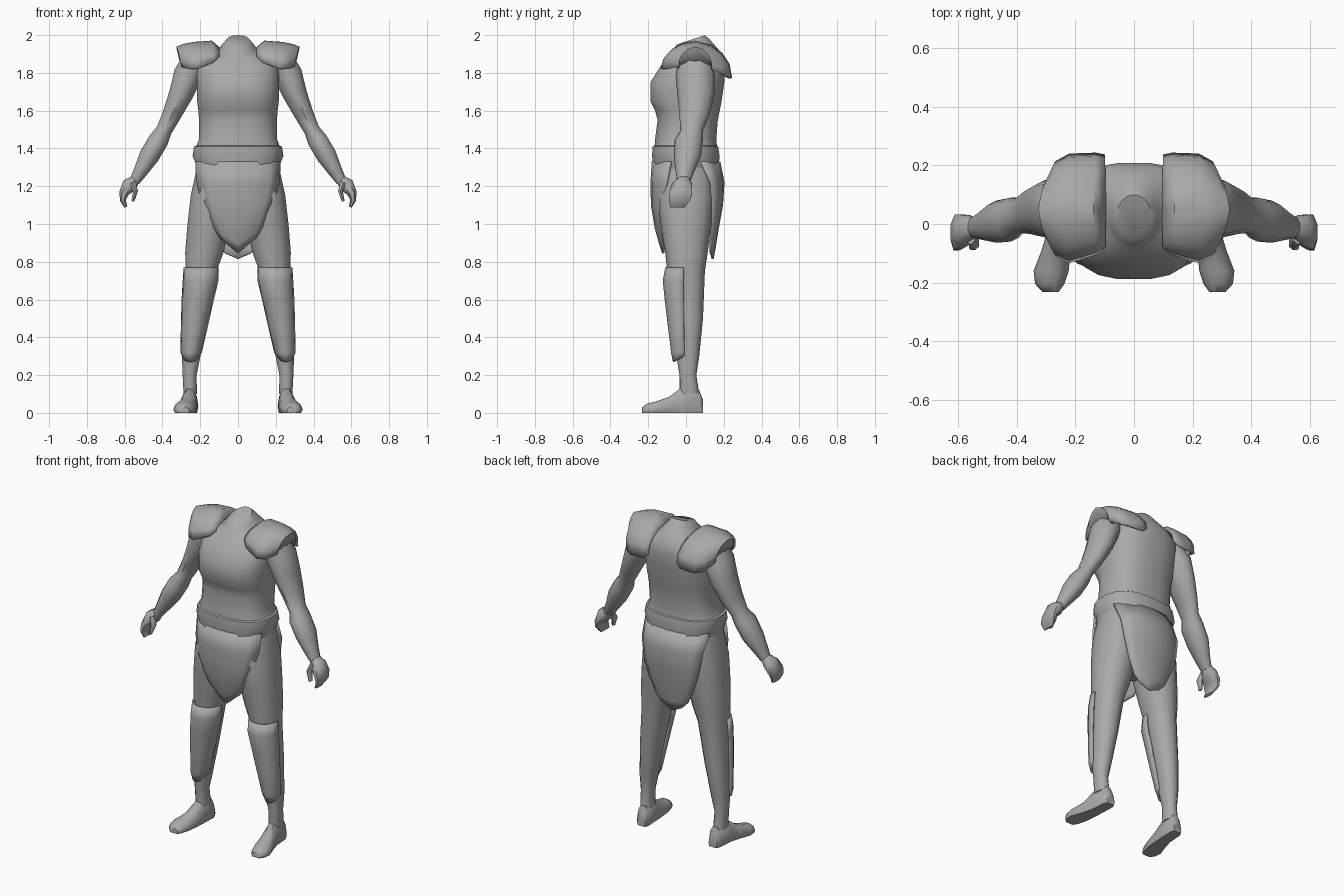
import bpy, bmesh, math
from mathutils import Vector

grey = bpy.data.materials.new("plain grey")
grey.diffuse_color = (0.4, 0.4, 0.4, 1)


def finish(name, bm, mirror=False, thick=0.0, angle=50):
    bmesh.ops.recalc_face_normals(bm, faces=bm.faces)
    me = bpy.data.meshes.new(name)
    bm.to_mesh(me)
    bm.free()
    ob = bpy.data.objects.new(name, me)
    bpy.context.collection.objects.link(ob)
    me.materials.append(grey)
    if thick:
        m = ob.modifiers.new("thickness", 'SOLIDIFY')
        m.thickness, m.offset = thick, 0
    if mirror:
        m = ob.modifiers.new("mirror", 'MIRROR')
        m.use_mirror_merge = False
    bpy.ops.object.select_all(action='DESELECT')
    ob.select_set(True)
    bpy.context.view_layer.objects.active = ob
    bpy.ops.object.shade_smooth_by_angle(angle=math.radians(angle))
    return ob


def loft(name, rings, closed=True, caps=True, **kw):
    """Skin a list of equal-length point rows."""
    bm = bmesh.new()
    rows = [[bm.verts.new(p) for p in r] for r in rings]
    n = len(rows[0])
    for a, b in zip(rows, rows[1:]):
        for i in range(n if closed else n - 1):
            j = (i + 1) % n
            bm.faces.new((a[i], a[j], b[j], b[i]))
    if closed and caps:
        bm.faces.new(rows[0])
        bm.faces.new(rows[-1])
    return finish(name, bm, **kw)


def oval(n, power=2.0):
    """Unit superellipse points."""
    out = []
    for i in range(n):
        a = 2 * math.pi * (i + 0.5) / n
        c, s = math.cos(a), math.sin(a)
        out.append((math.copysign(abs(c) ** (2 / power), c),
                    math.copysign(abs(s) ** (2 / power), s)))
    return out


def level(z, cx, rx, yf, yb, n=12, power=2.0, tilt=0.0):
    """Horizontal ring between front yf and back yb."""
    cy, ry = (yf + yb) / 2, (yb - yf) / 2
    return [(cx + rx * c, cy + ry * s, z + tilt * ry * s) for c, s in oval(n, power)]


def limb(name, path, n=10):
    """Tube along x, y, z, radius in the xz plane, radius in y."""
    rings = []
    for i, (x, y, z, r, ry) in enumerate(path):
        a, b = path[max(i - 1, 0)], path[min(i + 1, len(path) - 1)]
        t = Vector((b[0] - a[0], 0, b[2] - a[2])).normalized()
        rings.append([(x - t.z * r * c, y + ry * s, z + t.x * r * c) for c, s in oval(n)])
    return loft(name, rings, mirror=True)


# Torso with chest and sloping neck stump
loft("torso", [level(z, 0, rx, yf, yb, 20, p, t) for z, rx, yf, yb, p, t in (
    (1.415, .222, -.168, .165, 2.6, 0), (1.45, .208, -.165, .162, 2.6, 0),
    (1.55, .208, -.152, .17, 2.6, 0), (1.60, .212, -.165, .18, 2.6, 0),
    (1.65, .218, -.19, .19, 2.7, 0), (1.75, .22, -.19, .205, 2.7, 0),
    (1.83, .22, -.14, .21, 2.7, 0), (1.88, .18, -.105, .20, 2.4, 0),
    (1.915, .11, -.085, .17, 2.2, .1), (1.95, .082, -.07, .125, 2, .3),
    (1.975, .06, -.05, .10, 2, .33))])

# Pelvis with rolled waistband
loft("pelvis", [level(z, 0, rx, yf, yb, 20, 2.5) for z, rx, yf, yb in (
    (1.42, .205, -.155, .155), (1.41, .235, -.178, .172), (1.36, .243, -.182, .18),
    (1.31, .222, -.175, .175), (1.2, .205, -.165, .175),
    (1.08, .14, -.13, .14), (.98, .06, -.07, .08))])


def flap(name, rows):
    """Hanging cloth panel: z middle, z edge, half width, y middle, y edge."""
    us = [-1, -.75, -.4, 0, .4, .75, 1]
    loft(name, [[(u * w, ym + (ye - ym) * abs(u) ** 2.5, zm + (ze - zm) * abs(u))
                 for u in us] for zm, ze, w, ym, ye in rows], closed=False, thick=.012)


flap("front_flap", (
    (1.33, 1.33, .222, -.176, -.08), (1.22, 1.22, .218, -.182, -.10),
    (1.1, 1.12, .19, -.18, -.125), (.98, 1.04, .155, -.16, -.128),
    (.90, .97, .12, -.138, -.12), (.845, .93, .095, -.12, -.11)))
flap("back_flap", (
    (1.33, 1.33, .22, .176, .08), (1.22, 1.22, .21, .198, .13),
    (1.1, 1.1, .19, .19, .14), (.98, .99, .155, .168, .135),
    (.88, .89, .11, .152, .13), (.815, .845, .065, .14, .13)))

# Trouser legs
loft("leg", [level(z, cx, rx, yf, yb, 14, 2.2) for z, cx, rx, yf, yb in (
    (1.3, .12, .10, -.13, .14), (1.15, .138, .115, -.15, .15),
    (1.0, .155, .115, -.135, .135), (.85, .178, .104, -.11, .115),
    (.75, .195, .084, -.10, .10), (.5, .225, .066, -.075, .09),
    (.3, .248, .050, -.05, .07), (.2, .256, .038, -.035, .055),
    (.1, .253, .036, -.035, .07))], mirror=True)

# Shin guards wrapping the front of each lower leg
guard = []
for z, cx, rx, yf in ((.77, .195, .088, -.105), (.70, .198, .090, -.118),
                      (.6, .213, .081, -.108), (.45, .232, .066, -.09),
                      (.32, .248, .052, -.074), (.27, .253, .035, -.064)):
    guard.append([(cx + rx * math.cos(a), yf * math.sin(a) ** .8, z + .03 * (1 - math.sin(a)) * (z < .3))
                  for a in [math.pi * (.02 + .96 * i / 8) for i in range(9)]])
loft("shin_guard", guard, closed=False, mirror=True, thick=.01)

# Feet: flat-soled sections from heel to toe
section = ((-.85, 0), (-1, .3), (-.8, .75), (-.35, 1), (.35, 1), (.8, .75), (1, .3), (.85, 0))
loft("foot", [[(cx + rx * u, y, h * v) for u, v in section] for y, cx, rx, h in (
    (.09, .248, .028, .07), (.07, .25, .040, .12), (-.03, .256, .042, .13),
    (-.09, .266, .05, .085), (-.16, .283, .060, .06), (-.205, .288, .05, .05),
    (-.232, .285, .028, .03))], mirror=True)

# Arms and hands
limb("arm", ((.22, .04, 1.88, .07, .08), (.265, .05, 1.79, .08, .105),
             (.305, .052, 1.68, .066, .098), (.35, .045, 1.58, .053, .08),
             (.392, .03, 1.495, .044, .06), (.42, .015, 1.445, .056, .075),
             (.47, .008, 1.36, .056, .072), (.515, -.005, 1.28, .04, .05),
             (.548, -.012, 1.225, .029, .036)))
limb("palm_and_fingers", ((.545, -.012, 1.235, .028, .035), (.575, -.02, 1.205, .044, .055),
                          (.603, -.028, 1.165, .028, .066), (.61, -.035, 1.125, .017, .06),
                          (.594, -.045, 1.09, .009, .042)), 8)
limb("thumb", ((.56, -.045, 1.22, .02, .026), (.542, -.066, 1.175, .015, .022),
               (.557, -.075, 1.12, .009, .014)), 6)

# Shoulder pads: arches over y, stepped outward in x
pad = []
for x0, x1, front, top, back in (
        (.10, .10, (-.075, 1.885), (.05, 1.93), (.232, 1.80)),
        (.13, .14, (-.10, 1.855), (.05, 1.965), (.238, 1.775)),
        (.22, .235, (-.128, 1.82), (.05, 1.958), (.235, 1.77)),
        (.265, .29, (-.105, 1.82), (.05, 1.947), (.21, 1.78)),
        (.295, .322, (-.04, 1.835), (.05, 1.935), (.14, 1.82))):
    row = []
    for i in range(9):
        u = i / 4 - 1
        end = front if u < 0 else back
        k = abs(u)
        row.append((x1 + (x0 - x1) * k, top[0] + (end[0] - top[0]) * math.sin(k * math.pi / 2) ** .9,
                    top[1] + (end[1] - top[1]) * k ** 1.6))
    pad.append(row)
# Turned-down outer rim
pad.append([(x - .025, y, min(z, 1.85) - .015) for x, y, z in pad[-1]])
loft("shoulder_pad", pad, closed=False, mirror=True, thick=.012, angle=40)
